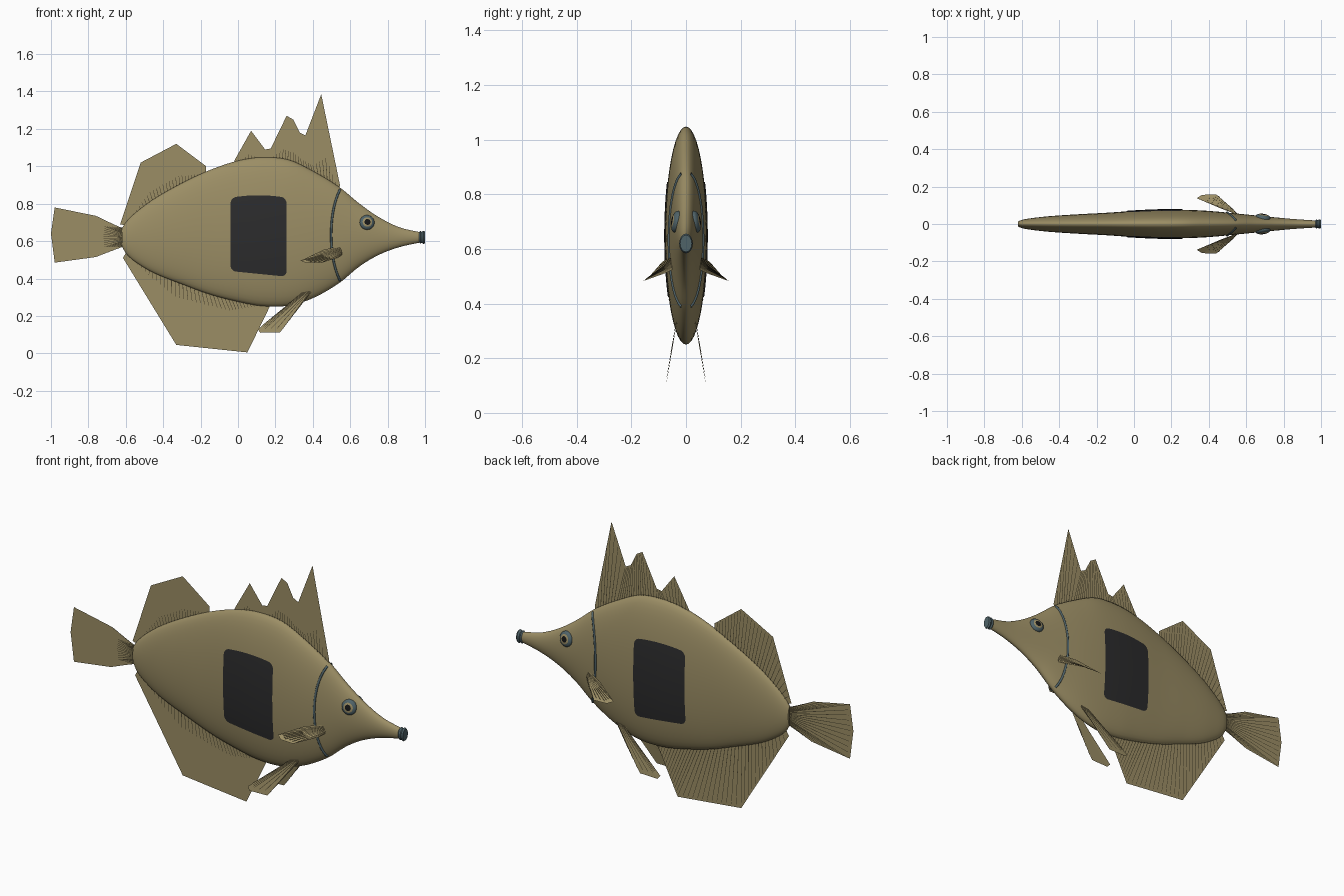
import bpy, bmesh, math
from mathutils import Vector

if bpy.data.objects.get("Cube"):
    bpy.data.objects.remove(bpy.data.objects["Cube"], do_unlink=True)


def material(name, r, g, b):
    mat = bpy.data.materials.new(name)
    mat.use_nodes = True
    mat.diffuse_color = (r, g, b, 1)
    shader = mat.node_tree.nodes["Principled BSDF"]
    shader.inputs["Base Color"].default_value = (r, g, b, 1)
    shader.inputs["Roughness"].default_value = 0.7
    return mat


TAN = material("olive tan", 0.33, 0.27, 0.13)
RAY = material("dark olive", 0.07, 0.057, 0.028)
CHARCOAL = material("charcoal", 0.025, 0.025, 0.026)
TEAL = material("slate teal", 0.08, 0.125, 0.14)
BLACK = material("black", 0.008, 0.008, 0.008)


def make_object(name, verts, faces, mats, smooth=True, rule=None):
    mesh = bpy.data.meshes.new(name)
    mesh.from_pydata([tuple(v) for v in verts], [], faces)
    for mat in mats:
        mesh.materials.append(mat)
    bm = bmesh.new()
    bm.from_mesh(mesh)
    bmesh.ops.recalc_face_normals(bm, faces=bm.faces)
    bm.to_mesh(mesh)
    bm.free()
    for face in mesh.polygons:
        face.use_smooth = smooth
        if rule:
            face.material_index = rule(face)
    if smooth:
        mesh.set_sharp_from_angle(angle=math.radians(40))
    obj = bpy.data.objects.new(name, mesh)
    bpy.context.collection.objects.link(obj)
    return obj


def loft(rings, closed=True, capped=True):
    """Join equally sized rings of points with quads."""
    n = len(rings[0])
    verts = [p for ring in rings for p in ring]
    faces = []
    for i in range(len(rings) - 1):
        for j in range(n if closed else n - 1):
            k = (j + 1) % n
            faces.append((i * n + j, i * n + k, (i + 1) * n + k, (i + 1) * n + j))
    if capped:
        faces += [tuple(range(n)), tuple(range(len(verts) - n, len(verts)))]
    return verts, faces


# Body stations: x, top, bottom, half width
STATIONS = [
    (-0.62, 0.67, 0.57, 0.014), (-0.6, 0.70, 0.535, 0.022), (-0.55, 0.75, 0.49, 0.031),
    (-0.45, 0.825, 0.43, 0.042), (-0.3, 0.91, 0.37, 0.052), (-0.15, 0.98, 0.315, 0.06),
    (0, 1.03, 0.276, 0.07), (0.13, 1.048, 0.253, 0.076), (0.27, 1.035, 0.255, 0.076),
    (0.4, 0.975, 0.295, 0.07), (0.54, 0.89, 0.375, 0.057), (0.65, 0.80, 0.465, 0.046),
    (0.75, 0.73, 0.525, 0.036), (0.86, 0.675, 0.567, 0.026), (0.985, 0.645, 0.595, 0.018)]


def section(x):
    """Top, bottom and half width of the body at x, by smooth interpolation."""
    last = len(STATIONS) - 1
    x = min(max(x, STATIONS[0][0]), STATIONS[last][0])
    i = max(k for k in range(last) if STATIONS[k][0] <= x)
    a, b = STATIONS[i], STATIONS[i + 1]
    before, after = STATIONS[max(i - 1, 0)], STATIONS[min(i + 2, last)]
    span = b[0] - a[0]
    t = (x - a[0]) / span
    result = []
    for c in (1, 2, 3):
        ma = (b[c] - before[c]) / (b[0] - before[0]) * span
        mb = (after[c] - a[c]) / (after[0] - a[0]) * span
        d = b[c] - a[c]
        result.append(a[c] + t * (ma + t * (3 * d - 2 * ma - mb + t * (ma + mb - 2 * d))))
    return result


def surface(x, z):
    """Half width of the body at a point of its side."""
    top, bottom, width = section(x)
    s = (2 * z - top - bottom) / (top - bottom)
    return width * math.sqrt(max(0, 1 - s * s))


def oval(x, centre, half_y, half_z, n=48):
    return [(x, half_y * math.cos(math.tau * j / n), centre + half_z * math.sin(math.tau * j / n))
            for j in range(n)]


# Body
rings = []
for i in range(91):
    x = -0.62 + 1.605 * i / 90
    top, bottom, width = section(x)
    rings.append(oval(x, (top + bottom) / 2, width, (top - bottom) / 2))
make_object("body", *loft(rings), [TAN])

# Mouth rim
lip = [(0.968, 0.75), (0.975, 0.95), (0.983, 0.82), (0.992, 1), (1, 0.85)]
make_object("mouth", *loft([oval(x, 0.62, 0.025 * r, 0.036 * r, 24) for x, r in lip]), [TEAL])


def along(points, t):
    """Point at fraction t of a polyline, by index."""
    f = t * (len(points) - 1)
    i = min(int(f), len(points) - 2)
    return Vector(points[i]).lerp(Vector(points[i + 1]), f - i)


def fin(name, base, outer, steps, sides):
    """Thin membrane from base line to outline, with dark ray strips.
    sides holds the y direction and reach of each set of rays."""
    n = steps * (len(outer) - 1)
    low = [along(base, i / n) for i in range(n + 1)]
    high = [along(outer, i / n) for i in range(n + 1)]
    rows = [[a.lerp(b, t) for a, b in zip(low, high)] for t in (0, 0.5, 1)]
    make_object(name, *loft(rows, closed=False, capped=False), [TAN], smooth=False)
    verts, faces = [], []
    for side, reach in sides:
        lift = Vector((0, 0.0025 * side, 0))
        for a, b in list(zip(low, high))[1:-1]:
            direction = (b - a).normalized()
            across = Vector((-direction.z, 0, direction.x)) * 0.002
            tip = a.lerp(b, reach)
            k = len(verts)
            verts += [a - across + lift, a + across + lift,
                      tip + across * 0.6 + lift, tip - across * 0.6 + lift]
            faces.append((k, k + 1, k + 2, k + 3))
    make_object(name + "_rays", verts, faces, [RAY], smooth=False)


def flat(points):
    return [(x, 0, z) for x, z in points]


def body_edge(start, end, edge, inset):
    xs = [start + (end - start) * i / 20 for i in range(21)]
    return flat([(x, section(x)[edge] + inset) for x in xs])


# Fins on the middle plane
both = [(1, 0.96), (-1, 0.3)]
fin("front_dorsal_fin", body_edge(-0.01, 0.54, 0, -0.03),
    flat([(-0.02, 1.03), (0.07, 1.19), (0.145, 1.09), (0.175, 1.095), (0.26, 1.27),
          (0.295, 1.25), (0.33, 1.18), (0.36, 1.165), (0.445, 1.385), (0.545, 0.9)]), 4, both)
fin("rear_dorsal_fin", body_edge(-0.59, -0.17, 0, -0.03),
    flat([(-0.63, 0.69), (-0.52, 1.02), (-0.33, 1.12), (-0.17, 1.0)]), 9, both)
fin("anal_fin", body_edge(-0.59, 0.17, 1, 0.03),
    flat([(-0.615, 0.51), (-0.33, 0.045), (0.05, 0.005), (0.17, 0.25)]), 13, both)
fin("tail_fin", flat([(-0.6, 0.665), (-0.6, 0.575)]),
    flat([(-0.63, 0.67), (-0.76, 0.735), (-0.98, 0.78), (-1, 0.64),
          (-0.98, 0.485), (-0.76, 0.515), (-0.62, 0.57)]), 5, both)


def eye(name, side):
    """Bulging eye whose colours change with distance from its axis."""
    x, z, d, radius = 0.69, 0.70, 0.01, 0.04
    y = surface(x, z)
    normal = Vector((surface(x - d, z) - surface(x + d, z), 2 * d,
                     surface(x, z - d) - surface(x, z + d)))
    turn = normal.to_track_quat("Z", "X")
    centre = Vector((x, y, z))
    rings = []
    for r in (1, 0.99, 0.92, 0.8, 0.64, 0.6, 0.4, 0.36, 0.15):
        height = 0.017 * math.sqrt(1 - r * r) if r < 1 else -0.01
        ring = []
        for j in range(32):
            a = math.tau * j / 32
            p = centre + turn @ Vector((radius * r * math.cos(a), radius * r * math.sin(a), height))
            ring.append((p.x, p.y * side, p.z))
        rings.append(ring)
    hub = Vector((centre.x, centre.y * side, centre.z))

    def band(face):
        r = max((v - hub).length for v in [Vector(rings[i // 32][i % 32]) for i in face.vertices])
        if face.index < 32 or len(face.vertices) > 4:
            return 0 if face.index < 32 else 2
        row = face.index // 32
        return 0 if row < 4 else 1 if row < 6 else 2

    make_object(name, *loft(rings), [TEAL, TAN, BLACK], rule=band)


def side_patch(name, side):
    """Rounded plate lying on the flank."""
    rows, middle, half, corner = [], 0.11, 0.15, 0.03
    for i in range(41):
        dx = -half * math.cos(math.pi * i / 40)
        over = max(0, abs(dx) - half + corner)
        cut = corner - math.sqrt(max(0, corner ** 2 - over ** 2))
        top, bottom = 0.845 - 0.6 * dx * dx - cut, 0.425 - 0.1 * dx + cut
        x = middle + dx
        zs = [bottom + (top - bottom) * j / 20 for j in range(21)]
        rows.append([(x, side * (surface(x, z) + 0.003), z) for z in zs])
    make_object(name, *loft(rows, closed=False, capped=False), [CHARCOAL])


def gill_line(name, side):
    """Thin curved cord behind the head."""
    curve = bpy.data.curves.new(name, "CURVE")
    curve.dimensions = "3D"
    curve.bevel_depth = 0.006
    curve.bevel_resolution = 2
    spline = curve.splines.new("POLY")
    spline.points.add(40)
    for i, point in enumerate(spline.points):
        s = math.sin(1.28 * (i / 20 - 1))
        x = 0.498 + 0.052 * s * s
        top, bottom, width = section(x)
        z = (top + bottom) / 2 + s * (top - bottom) / 2
        point.co = (x, side * surface(x, z), z, 1)
    curve.materials.append(TEAL)
    bpy.context.collection.objects.link(bpy.data.objects.new(name, curve))


# Paired parts, the model's left being +y of the body
for word, side in (("near", -1), ("far", 1)):
    def sided(points):
        return [(x, y * side, z) for x, y, z in points]

    eye(word + "_eye", side)
    side_patch(word + "_side_patch", side)
    gill_line(word + "_gill_line", side)
    fin(word + "_pectoral_fin", sided([(0.565, 0.045, 0.575), (0.555, 0.05, 0.525)]),
        sided([(0.46, 0.085, 0.555), (0.335, 0.138, 0.495), (0.365, 0.156, 0.483),
               (0.44, 0.158, 0.482), (0.53, 0.08, 0.51)]), 3, [(side, 0.9)])
    fin(word + "_pelvic_fin", sided([(0.375, 0.03, 0.36), (0.39, 0.034, 0.325)]),
        sided([(0.25, 0.05, 0.235), (0.105, 0.068, 0.128), (0.12, 0.072, 0.11),
               (0.225, 0.071, 0.112), (0.33, 0.05, 0.25)]), 3, [(side, 0.9)])
